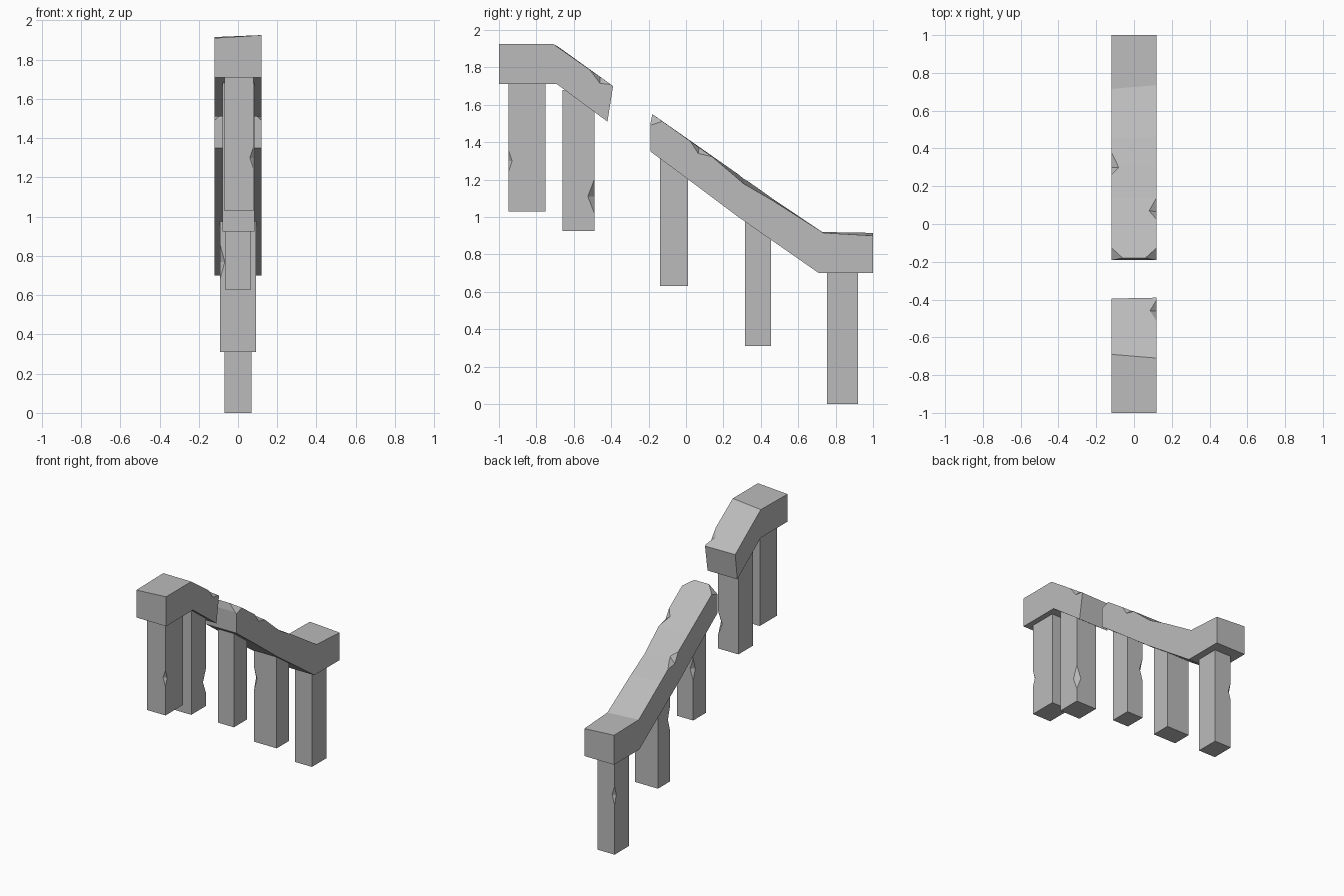
import bpy
import bmesh
from mathutils import Vector

if "Cube" in bpy.data.objects:
    bpy.data.objects.remove(bpy.data.objects["Cube"])

GREY = (0.5, 0.5, 0.5, 1)
stone = bpy.data.materials.new("grey_stone")
stone.use_nodes = True
stone.diffuse_color = GREY
stone.node_tree.nodes["Principled BSDF"].inputs["Base Color"].default_value = GREY

W = 0.12  # half width of the rails


def finish(bm, name):
    bmesh.ops.recalc_face_normals(bm, faces=bm.faces)
    mesh = bpy.data.meshes.new(name)
    bm.to_mesh(mesh)
    bm.free()
    mesh.materials.append(stone)
    obj = bpy.data.objects.new(name, mesh)
    bpy.context.collection.objects.link(obj)
    return obj


def rail(name, left_side, right_side):
    """Solid between two (y, z) outlines with matching points."""
    bm = bmesh.new()
    a = [bm.verts.new((-W, y, z)) for y, z in left_side]
    b = [bm.verts.new((W, y, z)) for y, z in right_side]
    bm.faces.new(a)
    bm.faces.new(b)
    for i in range(len(a)):
        j = (i + 1) % len(a)
        bm.faces.new((a[i], a[j], b[j], b[i]))
    return finish(bm, name)


def post(name, x0, x1, y0, y1, z0, z1):
    bm = bmesh.new()
    bmesh.ops.create_cube(bm, size=1)
    for v in bm.verts:
        v.co = (x1 if v.co.x > 0 else x0, y1 if v.co.y > 0 else y0, z1 if v.co.z > 0 else z0)
    return finish(bm, name)


def chip(obj, a, b, p, q):
    """Cut a V notch out of edge a-b; its valley runs from p to q."""
    a, b, p, q = map(Vector, (a, b, p, q))
    mid, along = (p + q) / 2, (q - p) * 2
    bm = bmesh.new()
    for c in (mid, a + (a - mid) * 0.5, b + (b - mid) * 0.5):
        bm.verts.new(c + along)
        bm.verts.new(c - along)
    bmesh.ops.convex_hull(bm, input=bm.verts)
    cutter = finish(bm, "chip_cutter")
    cutter.hide_render = True
    mod = obj.modifiers.new("chip", 'BOOLEAN')
    mod.operation = 'DIFFERENCE'
    mod.solver = 'EXACT'
    mod.object = cutter
    bpy.context.view_layer.objects.active = obj
    bpy.ops.object.modifier_apply(modifier=mod.name)
    bpy.data.objects.remove(cutter)


def chip_post(obj, sx, sy, z, half, depth):
    """Notch one upright edge of a post, chosen by the signs sx and sy."""
    xs = [v.co.x for v in obj.data.vertices]
    ys = [v.co.y for v in obj.data.vertices]
    x = max(xs) if sx > 0 else min(xs)
    y = max(ys) if sy > 0 else min(ys)
    chip(obj, (x, y, z - half), (x, y, z + half), (x - sx * depth, y, z), (x, y - sy * depth, z))


def slice_corner(obj, a, b, c, inside):
    """Slice off everything beyond the plane a-b-c, seen from inside."""
    a, b, c = map(Vector, (a, b, c))
    n = (b - a).cross(c - a)
    if n.dot(Vector(inside) - a) > 0:
        n = -n
    bm = bmesh.new()
    bm.from_mesh(obj.data)
    cut = bmesh.ops.bisect_plane(bm, geom=bm.verts[:] + bm.edges[:] + bm.faces[:],
                                 plane_co=a, plane_no=n, clear_outer=True)
    rim = [e for e in cut["geom_cut"] if isinstance(e, bmesh.types.BMEdge)]
    bmesh.ops.contextual_create(bm, geom=rim)
    bm.to_mesh(obj.data)
    bm.free()


# Upper rail: level landing and short broken slope
under = [(-0.42, 1.51), (-0.69, 1.71), (-1, 1.71)]
upper = rail("upper_rail",
             [(-1, 1.91), (-0.69, 1.915), (-0.395, 1.7)] + under,
             [(-1, 1.925), (-0.71, 1.925), (-0.39, 1.7)] + under)
chip(upper, (W, -0.52, 1.795), (W, -0.4, 1.708), (0.08, -0.46, 1.754), (W, -0.46, 1.715))

# Lower rail: long slope down to a level landing, with a worn left edge
under = [(1, 0.7), (0.71, 0.7), (0.28, 1), (0, 1.21), (-0.19, 1.35), (-0.19, 1.5)]
lower = rail("lower_rail",
             [(-0.18, 1.55), (0.14, 1.326), (0.31, 1.207), (0.46, 1.1), (0.715, 0.92), (1, 0.915)] + under,
             [(-0.18, 1.55), (0.14, 1.322), (0.31, 1.177), (0.46, 1.09), (0.735, 0.915), (1, 0.9)] + under)
chip(lower, (W, 0.02, 1.41), (W, 0.14, 1.322), (0.08, 0.07, 1.372), (W, 0.065, 1.34))
chip(lower, (-W, 0.26, 1.242), (-W, 0.38, 1.157), (-0.08, 0.3, 1.212), (-W, 0.3, 1.17))
for s in (-1, 1):
    slice_corner(lower, (s * 0.06, -0.18, 1.55), (s * W, -0.13, 1.51),
                 (s * W, -0.19, 1.49), (0, 0, 1.3))

# Five posts: x range, y range, z range, then edge signs, height, half length and depth of the chip
posts = [
    ((-0.07, 0.08, -0.95, -0.75, 1.03, 1.75), (1, -1, 1.3, 0.06, 0.02)),
    ((-0.08, 0.085, -0.66, -0.49, 0.925, 1.68), (1, 1, 1.11, 0.09, 0.035)),
    ((-0.065, 0.065, -0.14, 0.01, 0.63, 1.34), (-1, 1, 1, 0.08, 0.025)),
    ((-0.092, 0.092, 0.315, 0.455, 0.31, 1.04), (-1, -1, 0.77, 0.09, 0.025)),
    ((-0.068, 0.068, 0.755, 0.92, 0, 0.75), (-1, 1, 0.43, 0.07, 0.02)),
]
for i, (size, notch) in enumerate(posts, 1):
    chip_post(post("post_%d" % i, *size), *notch)
